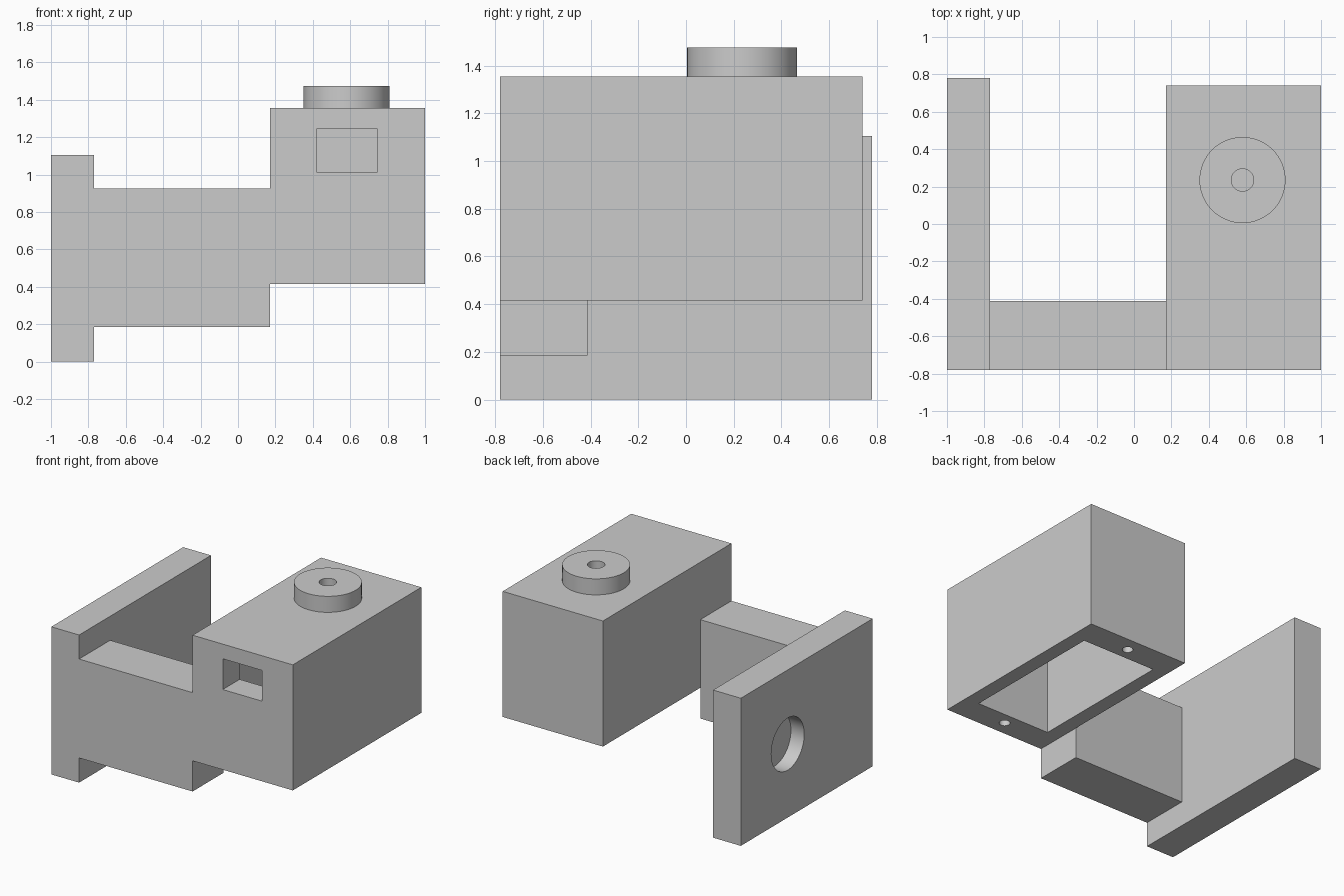
import bpy
import bmesh
import math
from mathutils import Matrix, Vector

default = bpy.data.objects.get("Cube")
if default:
    bpy.data.objects.remove(default, do_unlink=True)

grey = bpy.data.materials.new("plain grey")
grey.use_nodes = True
grey.diffuse_color = (0.6, 0.6, 0.6, 1)
grey.node_tree.nodes["Principled BSDF"].inputs["Base Color"].default_value = (0.6, 0.6, 0.6, 1)


def finish(name, bm):
    mesh = bpy.data.meshes.new(name)
    bm.to_mesh(mesh)
    bm.free()
    mesh.materials.append(grey)
    obj = bpy.data.objects.new(name, mesh)
    bpy.context.collection.objects.link(obj)
    return obj


def block(name, low, high):
    """Axis-aligned block between two corners."""
    low, high = Vector(low), Vector(high)
    bm = bmesh.new()
    bmesh.ops.create_cube(bm, size=1, matrix=Matrix.Translation((low + high) / 2)
                          @ Matrix.Diagonal((*(high - low), 1)))
    return finish(name, bm)


def cylinder(name, centre, radius, length, axis="Z", sides=64):
    turn = Matrix.Rotation(math.pi / 2, 4, "Y") if axis == "X" else Matrix()
    bm = bmesh.new()
    bmesh.ops.create_cone(bm, cap_ends=True, segments=sides, radius1=radius, radius2=radius,
                          depth=length, matrix=Matrix.Translation(centre) @ turn)
    return finish(name, bm)


def cut(target, *cutters):
    """Subtract the cutters, apply the result and discard the helpers."""
    for cutter in cutters:
        cutter.hide_render = True
        mod = target.modifiers.new("cut", "BOOLEAN")
        mod.operation = "DIFFERENCE"
        mod.solver = "EXACT"
        mod.object = cutter
    bpy.ops.object.select_all(action="DESELECT")
    target.select_set(True)
    bpy.context.view_layer.objects.active = target
    for mod in list(target.modifiers):
        bpy.ops.object.modifier_apply(modifier=mod.name)
    for cutter in cutters:
        bpy.data.objects.remove(cutter, do_unlink=True)
    bpy.ops.object.shade_smooth_by_angle(angle=math.radians(30))


# Side plate with a blind round pocket in its outer face
side_plate = block("side_plate", (-1, -0.78, 0), (-0.77, 0.78, 1.105))
cut(side_plate, cylinder("plate_pocket", (-1, 0.225, 0.55), 0.195, 0.22, axis="X"))

# Arm joining the plate to the housing
block("connecting_arm", (-0.77, -0.78, 0.185), (0.17, -0.412, 0.925))

# Hollow housing, open underneath, with a front window and two screw holes
housing = block("housing", (0.17, -0.78, 0.415), (1, 0.74, 1.355))
screws = [cylinder("screw_hole", (0.585, y, 0.415), 0.037, 0.5, sides=32)
          for y in (-0.67, 0.63)]
cut(housing,
    block("cavity", (0.28, -0.58, 0.3), (0.89, 0.535, 1.25)),
    block("window", (0.42, -0.9, 1.015), (0.745, -0.5, 1.245)),
    *screws)

# Round boss on top with a small centre hole
boss = cylinder("top_boss", (0.58, 0.235, 1.415), 0.23, 0.12)
cut(boss, cylinder("boss_hole", (0.58, 0.235, 1.42), 0.06, 0.4, sides=32))
